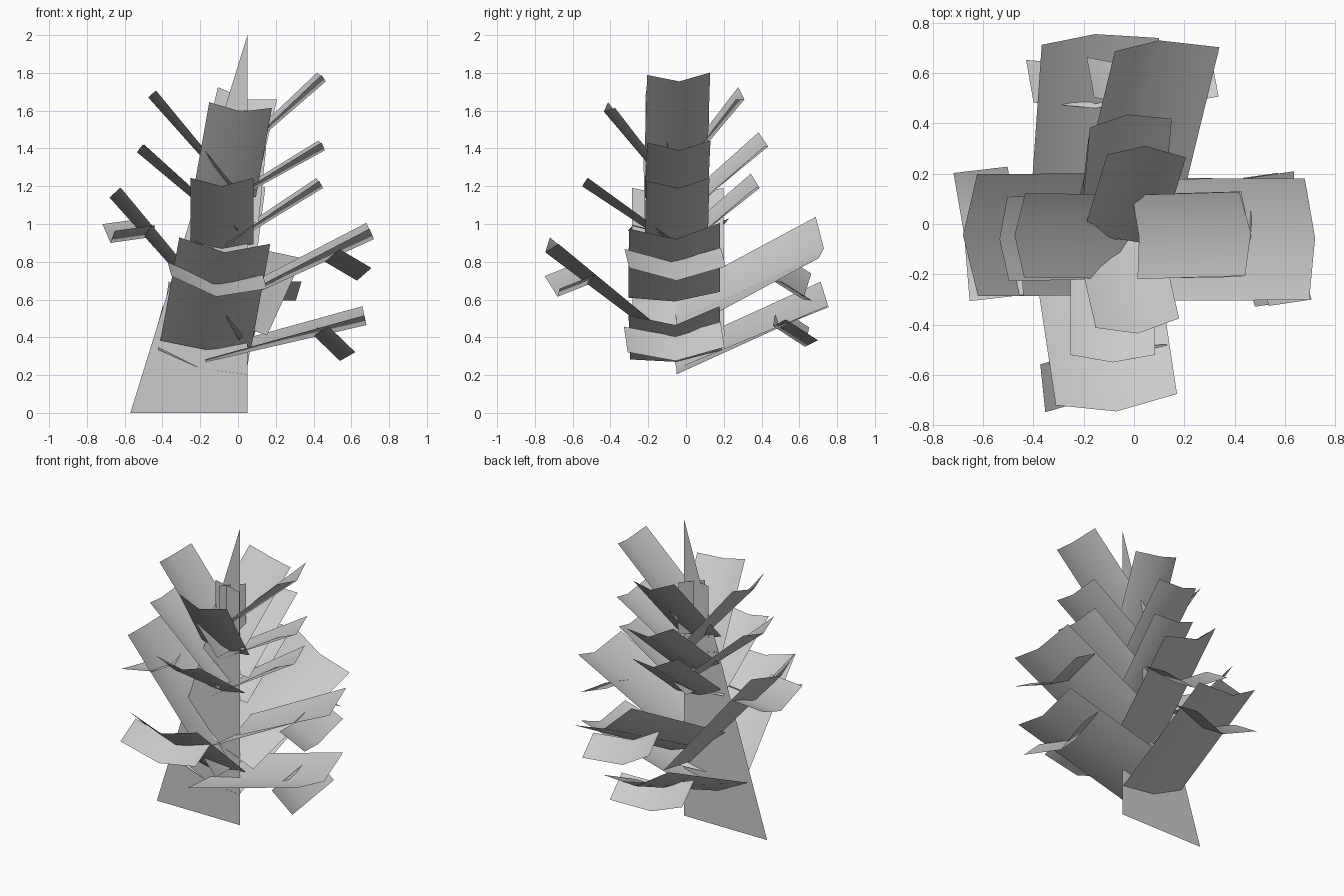
import bpy
import math
from mathutils import Vector

cube = bpy.data.objects.get("Cube")
if cube:
    bpy.data.objects.remove(cube, do_unlink=True)

# One plain grey for the whole plant
grey = bpy.data.materials.new("plain_grey")
grey.use_nodes = True
colour = (0.6, 0.6, 0.6, 1)
grey.diffuse_color = colour
grey.node_tree.nodes["Principled BSDF"].inputs["Base Color"].default_value = colour


def add_mesh(name, verts, faces):
    mesh = bpy.data.meshes.new(name)
    mesh.from_pydata(verts, [], faces)
    mesh.materials.append(grey)
    for face in mesh.polygons:
        face.use_smooth = True
    obj = bpy.data.objects.new(name, mesh)
    bpy.context.collection.objects.link(obj)
    return obj


def leaf(name, root, tip, width, roll=0, root_fold=0.08):
    """Straight card folded along the line root-tip; positive roll lifts its left edge."""
    root, tip = Vector(root), Vector(tip)
    along = (tip - root).normalized()
    side = along.cross(Vector((0, 0, 1))).normalized()
    up = side.cross(along)
    a = math.radians(roll)
    side, up = (side * math.cos(a) - up * math.sin(a),
                up * math.cos(a) + side * math.sin(a))
    half = side * width / 2
    verts = []
    for point, fold in ((root, root_fold), (tip, 0.16)):
        lift = up * width * fold
        verts += [point + lift - half, point, point + lift + half]
    return add_mesh(name, verts, [(0, 1, 4, 3), (1, 2, 5, 4)])


def sprig(name, root, tip, roll):
    """Short drooping card, evenly folded along its length."""
    return leaf(name, root, tip, 0.515, roll, 0.16)


def upright_card(name, start, end, bottom, top):
    """Small vertical card standing between two points in plan."""
    verts = [(*start, bottom), (*end, bottom), (*end, top), (*start, top)]
    return add_mesh(name, verts, [(0, 1, 2, 3)])


SMALL, BIG = 0.335, 0.485

# Flat tapering trunk card and the crossed shoots at the crown
add_mesh("trunk", [(-0.57, -0.05, 0), (0.05, -0.05, 0), (0.05, -0.05, 2)], [(0, 1, 2)])
upright_card("crown_shoot_1", (-0.14, -0.04), (0.08, -0.1), 1.25, 1.6)
upright_card("crown_shoot_2", (-0.07, -0.1), (0.045, 0.02), 1.25, 1.6)

# Branches on the left side, top to bottom
leaf("left_branch_1", (0.02, -0.05, 1.37), (0.465, -0.035, 1.755), SMALL, 3)
leaf("left_branch_2", (-0.03, -0.05, 1.12), (0.46, -0.035, 1.39), SMALL, 2)
leaf("left_branch_3", (-0.06, -0.05, 0.88), (0.45, -0.04, 1.19), SMALL, 3)
leaf("left_branch_4", (0, -0.06, 0.59), (0.72, -0.055, 0.92), BIG, 4)
leaf("left_branch_5", (-0.17, -0.05, 0.27), (0.68, -0.055, 0.465), BIG, 6)
sprig("left_sprig_upper", (0.46, -0.075, 0.8), (0.63, -0.05, 0.7), 1)
sprig("left_sprig_lower", (0.4, -0.075, 0.41), (0.54, -0.055, 0.275), 4)

# Branches on the right side
leaf("right_branch_1", (-0.02, -0.05, 1.16), (-0.475, -0.045, 1.67), SMALL)
leaf("right_branch_2", (-0.02, -0.05, 0.95), (-0.535, -0.06, 1.38), SMALL)
leaf("right_branch_3", (0, -0.04, 0.38), (-0.68, -0.045, 1.14), BIG)
sprig("right_sprig", (-0.46, -0.02, 0.93), (-0.675, -0.045, 0.9), -4)

# Branches at the front
leaf("front_branch_1", (-0.07, -0.05, 1.14), (0.015, -0.435, 1.595), SMALL, -8)
leaf("front_branch_2", (-0.085, -0.05, 0.87), (-0.085, -0.55, 1.2), SMALL)
leaf("front_branch_3", (-0.17, -0.06, 0.335), (-0.07, -0.745, 0.85), BIG, -5)
sprig("front_sprig", (-0.135, -0.49, 0.69), (-0.115, -0.68, 0.615), -8)

# Branches at the back
leaf("back_branch_1", (-0.06, -0.06, 1.22), (0.045, 0.31, 1.66), 0.32, 18)
leaf("back_branch_2", (-0.06, -0.04, 1.02), (-0.025, 0.435, 1.41), SMALL, 16)
leaf("back_branch_3", (-0.07, -0.04, 0.85), (-0.03, 0.39, 1.19), SMALL, 16)
leaf("back_branch_4", (-0.07, -0.05, 0.49), (0.1, 0.73, 0.87), 0.47, 31)
leaf("back_branch_5", (-0.2, -0.05, 0.235), (-0.155, 0.755, 0.56), BIG, 17)
sprig("back_sprig_upper", (0.07, 0.46, 0.7), (0.04, 0.62, 0.6), 19)
sprig("back_sprig_lower", (-0.15, 0.46, 0.46), (-0.18, 0.63, 0.35), 9)
